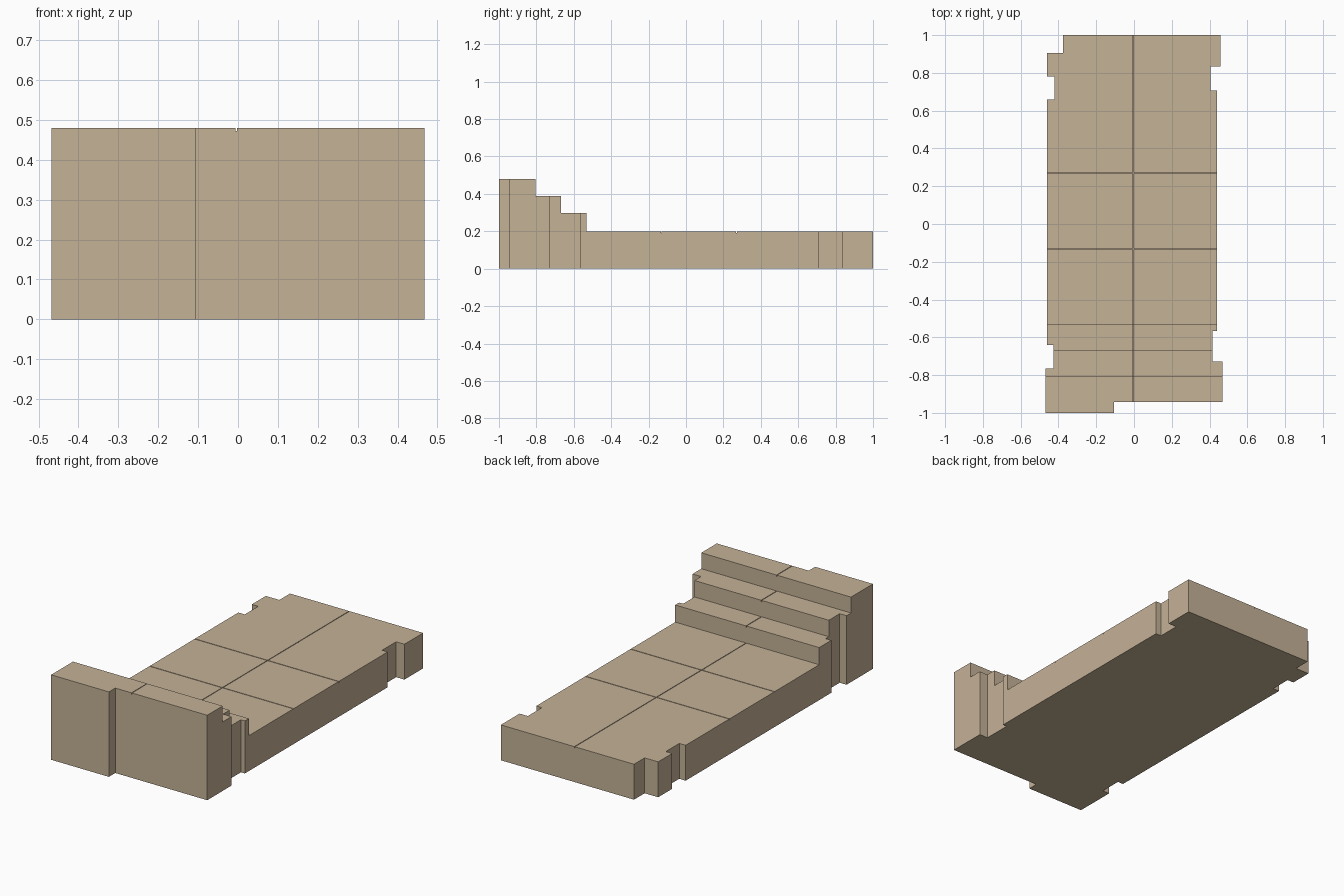
import bpy
import bmesh
from mathutils import Vector

cube = bpy.data.objects.get("Cube")
if cube:
    bpy.data.objects.remove(cube)

# Plain stone colour
stone = bpy.data.materials.new("sandstone")
stone.use_nodes = True
colour = (0.558, 0.445, 0.309, 1)
stone.diffuse_color = colour
stone.node_tree.nodes["Principled BSDF"].inputs["Base Color"].default_value = colour

# Ground outline with notched sides, anticlockwise from the front right corner
outline = [
    (-.468, -1), (-.107, -1), (-.107, -.943), (.468, -.943), (.468, -.727),
    (.415, -.727), (.415, -.567), (.44, -.567), (.44, .708), (.405, .708),
    (.405, .833), (.457, .833), (.457, 1), (-.375, 1), (-.375, .905),
    (-.46, .905), (-.46, .78), (-.42, .78), (-.42, .66), (-.46, .66),
    (-.46, -.64), (-.425, -.64), (-.425, -.765), (-.468, -.765)]

# Terraces: back limit and height of each, then the slab
terraces = [(-.805, .48), (-.668, .39), (-.532, .297)]
slab_top = .2
seam_x, cross_seams = -.004, (-.133, .27)
seam_half, seam_depth = .002, .008


def terrace_height(y):
    for back, height in terraces:
        if y < back:
            return height
    return slab_top


def cell_height(centre):
    in_seam = abs(centre.x - seam_x) < seam_half
    in_seam |= any(abs(centre.y - s) < seam_half for s in cross_seams)
    return terrace_height(centre.y) - (seam_depth if in_seam else 0)


bm = bmesh.new()
bm.faces.new([bm.verts.new((x, y, 0)) for x, y in outline])


def split(point, normal):
    bmesh.ops.bisect_plane(bm, geom=bm.verts[:] + bm.edges[:] + bm.faces[:],
                           plane_co=point, plane_no=normal)


# Split the ground plan along terrace edges and both sides of every seam
for back, _ in terraces:
    split((0, back, 0), (0, 1, 0))
for side in (-seam_half, seam_half):
    split((seam_x + side, 0, 0), (1, 0, 0))
    for s in cross_seams:
        split((0, s + side, 0), (0, 1, 0))

# Raise the cells level by level so the whole body stays one closed solid
heights = [slab_top] + [h for _, h in terraces]
levels = sorted(heights + [h - seam_depth for h in heights])
rising, z = bm.faces[:], 0
for level in levels:
    rising = [f for f in rising
              if cell_height(f.calc_center_median()) > level - .0001]
    grown = bmesh.ops.extrude_face_region(bm, geom=rising)["geom"]
    moved = [g for g in grown if isinstance(g, bmesh.types.BMVert)]
    bmesh.ops.translate(bm, verts=moved, vec=Vector((0, 0, level - z)))
    rising = [g for g in grown if isinstance(g, bmesh.types.BMFace)]
    z = level

# Merge coplanar faces left by the splits
bmesh.ops.recalc_face_normals(bm, faces=bm.faces[:])
bmesh.ops.dissolve_limit(bm, angle_limit=.01, verts=bm.verts[:], edges=bm.edges[:])

mesh = bpy.data.meshes.new("stepped_slab")
bm.to_mesh(mesh)
bm.free()
mesh.materials.append(stone)
slab = bpy.data.objects.new("stepped_slab", mesh)
bpy.context.collection.objects.link(slab)
